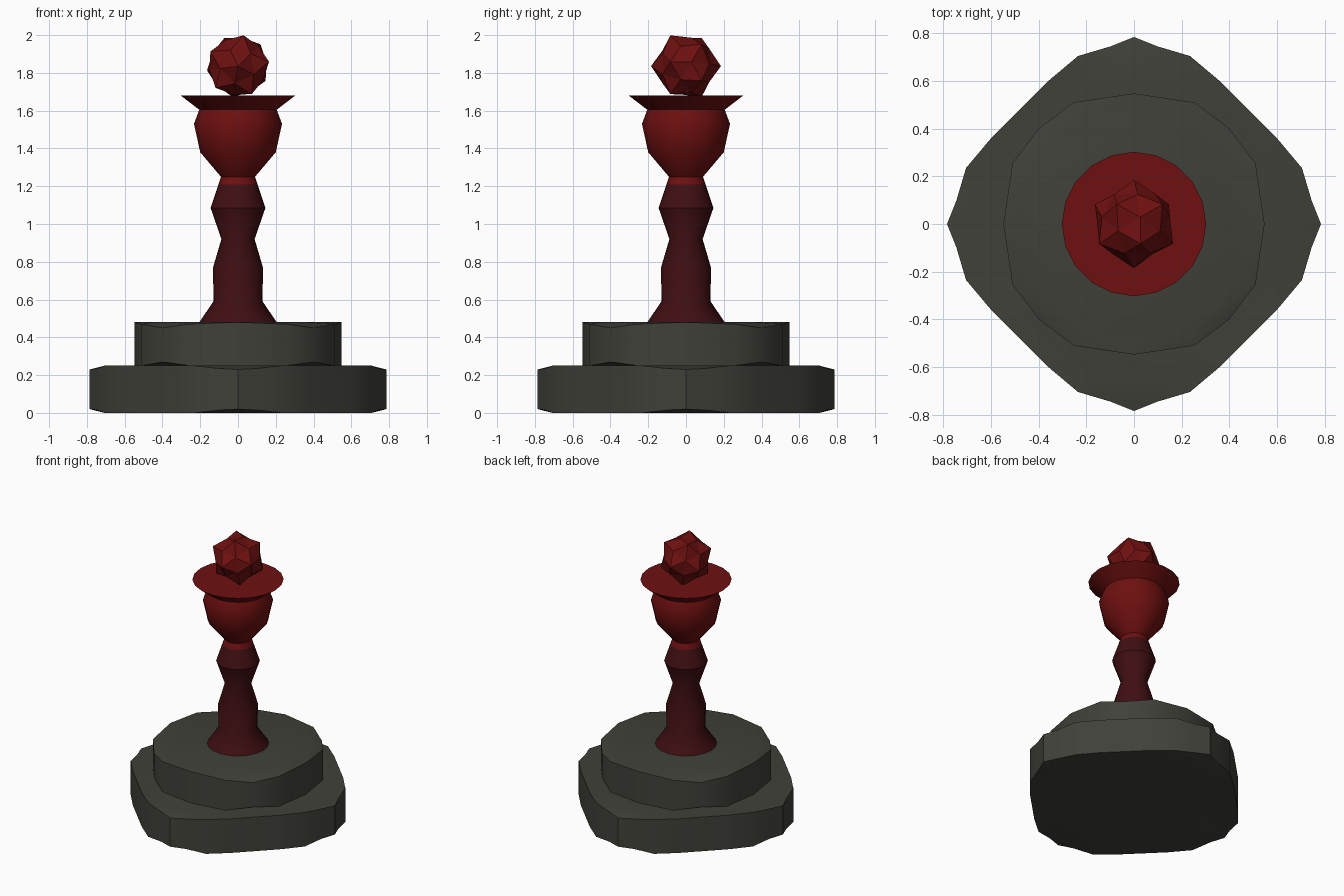
import bpy, bmesh, math
from mathutils import Matrix, Vector

if "Cube" in bpy.data.objects:
    bpy.data.objects.remove(bpy.data.objects["Cube"])


def material(name, rgb):
    m = bpy.data.materials.new(name)
    m.diffuse_color = (*rgb, 1)
    m.use_nodes = True
    m.node_tree.nodes["Principled BSDF"].inputs["Base Color"].default_value = m.diffuse_color
    return m


stone = material("dark stone", (0.052, 0.052, 0.042))
maroon = material("dark maroon", (0.05, 0.0045, 0.006))
red = material("deep red", (0.155, 0.005, 0.005))


def finish(name, bm, mat, smooth=True):
    bmesh.ops.recalc_face_normals(bm, faces=bm.faces)
    me = bpy.data.meshes.new(name)
    bm.to_mesh(me)
    bm.free()
    me.materials.append(mat)
    ob = bpy.data.objects.new(name, me)
    bpy.context.collection.objects.link(ob)
    if smooth:
        bpy.ops.object.select_all(action='DESELECT')
        ob.select_set(True)
        bpy.context.view_layer.objects.active = ob
        bpy.ops.object.shade_smooth_by_angle(angle=math.radians(35))
    return ob


def slab(name, quarter, z0, z1):
    """Four-fold outline of (x, y, edge drop); the rim dips at its corners."""
    bm = bmesh.new()
    pts = []
    for k in range(4):
        r = Matrix.Rotation(-k * math.pi / 2, 2)
        pts += [(r @ Vector((x, y)), d) for x, y, d in quarter]
    n = len(pts)
    spec = [(0.9, z0, 0), (1, z0, 1), (1, z1, -1), (0.9, z1, 0)]
    rings = [[bm.verts.new((p.x * s, p.y * s, z + sign * d)) for p, d in pts]
             for s, z, sign in spec]
    for a, b in zip(rings, rings[1:]):
        for i in range(n):
            j = (i + 1) % n
            bm.faces.new((a[i], a[j], b[j], b[i]))
    bm.faces.new(rings[0])
    bm.faces.new(rings[-1])
    return finish(name, bm, stone)


def lathe(name, profile, mat, steps=20):
    bm = bmesh.new()
    vs = [bm.verts.new((r, 0, z)) for r, z in profile]
    es = [bm.edges.new(e) for e in zip(vs, vs[1:])]
    bmesh.ops.spin(bm, geom=vs + es, cent=(0, 0, 0), axis=(0, 0, 1),
                   angle=2 * math.pi, steps=steps)
    bmesh.ops.remove_doubles(bm, verts=bm.verts, dist=1e-4)
    return finish(name, bm, mat)


# stepped stone base
slab("lower_base",
     [(0, 0.785, 0.02), (0.10, 0.745, 0.015), (0.235, 0.705, 0), (0.36, 0.60, 0),
      (0.60, 0.36, 0), (0.705, 0.235, 0), (0.745, 0.10, 0.015)], 0, 0.25)
slab("upper_base",
     [(0, 0.548, 0), (0.255, 0.51, 0.01), (0.40, 0.40, 0.03), (0.51, 0.255, 0.01)],
     0.24, 0.48)

# turned column and flared cup
lathe("column", [(0, 0.47), (0.205, 0.48), (0.13, 0.59), (0.132, 0.77), (0.088, 0.92),
                 (0.145, 1.085), (0.103, 1.21), (0, 1.21)], maroon)
lathe("cup", [(0, 1.21), (0.103, 1.21), (0.09, 1.25), (0.20, 1.38), (0.233, 1.53),
              (0.205, 1.605), (0.303, 1.68), (0, 1.68)], red)

# faceted ball: twelve low five-sided points
tip_r, valley_r = 0.185, 0.155
ico = bmesh.new()
bmesh.ops.create_icosphere(ico, subdivisions=1, radius=1)
tips = [v.co.normalized() for v in ico.verts]
valleys = [f.calc_center_median().normalized() for f in ico.faces]
ico.free()
ball = bmesh.new()
tip_verts = [ball.verts.new(c) for c in tips]
valley_verts = [ball.verts.new(c) for c in valleys]
bmesh.ops.convex_hull(ball, input=ball.verts)
for v in tip_verts:
    v.co *= tip_r
for v in valley_verts:
    v.co *= valley_r
turn = Matrix.Rotation(math.radians(-8), 4, 'Y') @ Matrix.Rotation(math.pi / 2, 4, 'X')
bmesh.ops.transform(ball, matrix=Matrix.Translation((0, 0, 1.836)) @ turn, verts=ball.verts)
finish("ball", ball, red, smooth=False)
